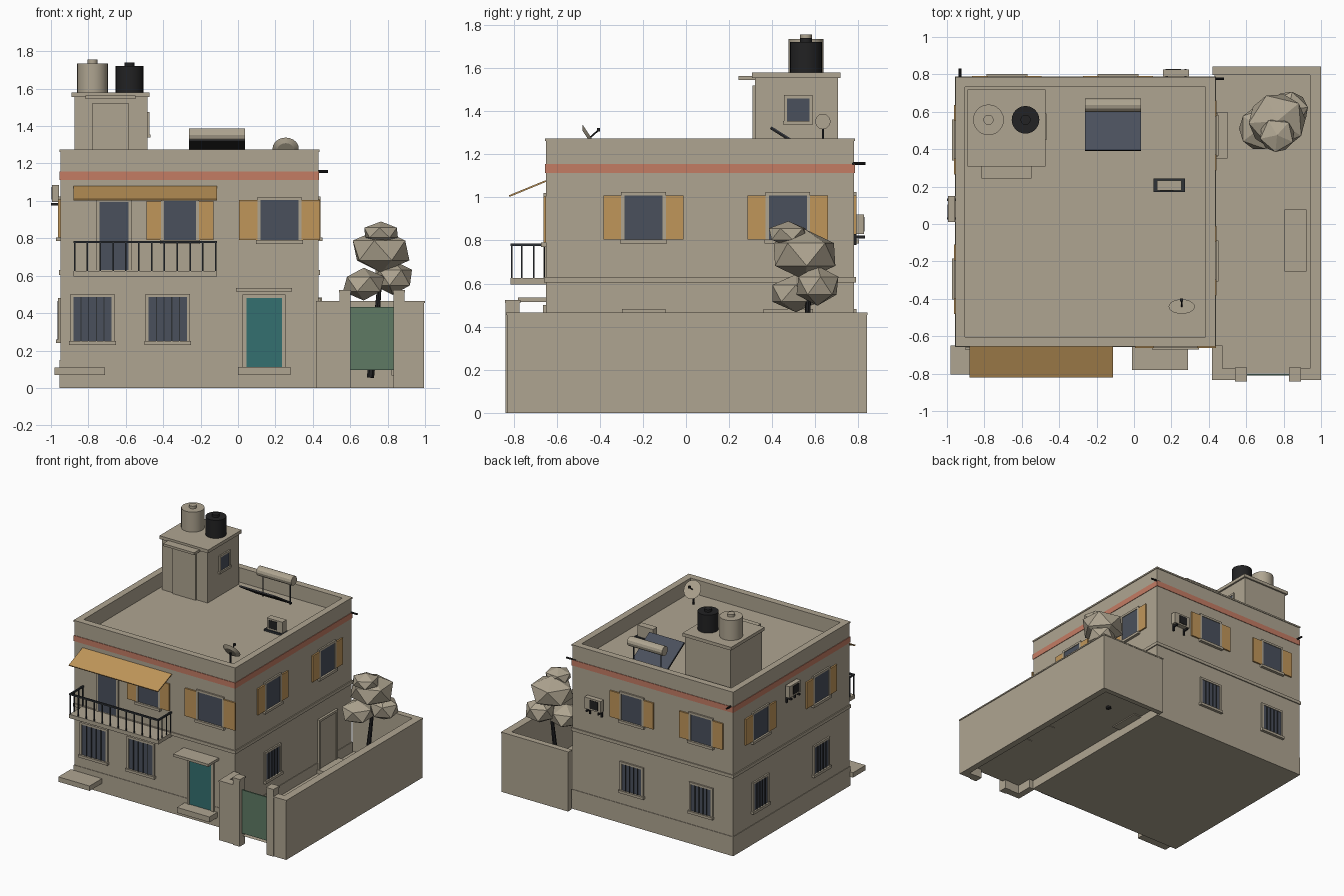
import bpy, bmesh, math
from mathutils import Vector, Matrix

if "Cube" in bpy.data.objects:
    bpy.data.objects.remove(bpy.data.objects["Cube"])


def srgb(r, g, b):
    lin = [c / 12.92 if c <= 0.04045 else ((c + 0.055) / 1.055) ** 2.4 for c in (r / 255, g / 255, b / 255)]
    return (*lin, 1)


def material(name, *rgb):
    m = bpy.data.materials.new(name)
    m.diffuse_color = srgb(*rgb)
    m.use_nodes = True
    m.node_tree.nodes["Principled BSDF"].inputs["Base Color"].default_value = m.diffuse_color
    return m


PLASTER = material("beige plaster", 175, 165, 145)
GLASS = material("dark glass", 74, 80, 92)
WOOD = material("ochre wood", 192, 150, 90)
RED = material("terracotta stripe", 196, 124, 100)
TEAL = material("teal door", 52, 112, 112)
GREEN = material("green gate", 94, 122, 100)
BLACK = material("black plastic", 34, 34, 35)
IRON = material("dark iron", 46, 50, 54)


def finish(bm, name, mat):
    me = bpy.data.meshes.new(name)
    bm.to_mesh(me)
    bm.free()
    me.materials.append(mat)
    ob = bpy.data.objects.new(name, me)
    bpy.context.collection.objects.link(ob)
    return ob


def boxes(name, mat, *items):
    """One object from boxes given as (x0, x1, y0, y1, z0, z1)."""
    bm = bmesh.new()
    for x0, x1, y0, y1, z0, z1 in items:
        m = Matrix.Translation(((x0 + x1) / 2, (y0 + y1) / 2, (z0 + z1) / 2))
        bmesh.ops.create_cube(bm, size=1, matrix=m @ Matrix.Diagonal((abs(x1 - x0), abs(y1 - y0), z1 - z0, 1)))
    return finish(bm, name, mat)


def rod(name, mat, a, b, r, r2=None, n=8):
    """Cylinder or cone from point a to point b."""
    a, b = Vector(a), Vector(b)
    m = Matrix.Translation((a + b) / 2) @ (b - a).to_track_quat('Z', 'Y').to_matrix().to_4x4()
    bm = bmesh.new()
    bmesh.ops.create_cone(bm, cap_ends=True, segments=n, radius1=r, radius2=r if r2 is None else r2,
                          depth=(b - a).length, matrix=m)
    return finish(bm, name, mat)


def smooth(ob):
    bpy.ops.object.select_all(action='DESELECT')
    ob.select_set(True)
    bpy.context.view_layer.objects.active = ob
    bpy.ops.object.shade_smooth_by_angle()


X0, X1, Y0, Y1 = -0.95, 0.43, -0.65, 0.78


def on_wall(side, u0, u1, d0, d1, z0, z1):
    """Box placed on a house wall: u along the wall, d outward."""
    return {"front": (u0, u1, Y0 - d1, Y0 - d0, z0, z1),
            "back": (u0, u1, Y1 + d0, Y1 + d1, z0, z1),
            "right": (X1 + d0, X1 + d1, u0, u1, z0, z1),
            "left": (X0 - d1, X0 - d0, u0, u1, z0, z1)}[side]


def ring(e, t, z0, z1):
    """Four wall strips round the house, grown by e, thickness t."""
    a, b, c, d = X0 - e, X1 + e, Y0 - e, Y1 + e
    return [(a, b, c, c + t, z0, z1), (a, b, d - t, d, z0, z1),
            (a, a + t, c + t, d - t, z0, z1), (b - t, b, c + t, d - t, z0, z1)]


def window(side, u, w, z0, z1, shutter=0.0, bars=False, sill=True):
    W = lambda *a: on_wall(side, *a)
    a, b, f = u - w / 2, u + w / 2, 0.016
    boxes(side + "_window_glass", GLASS, W(a, b, 0, 0.007, z0, z1))
    parts = [W(a - f, a, 0, 0.012, z0, z1 + f), W(b, b + f, 0, 0.012, z0, z1 + f), W(a, b, 0, 0.012, z1, z1 + f)]
    if sill:
        parts.append(W(a - f - 0.006, b + f + 0.006, 0, 0.022, z0 - 0.02, z0))
    boxes(side + "_window_frame", PLASTER, *parts)
    if shutter:
        boxes(side + "_shutters", WOOD, W(a - f - shutter, a - f, 0, 0.012, z0, z1),
              W(b + f, b + f + shutter, 0, 0.012, z0, z1))
    if bars:
        boxes(side + "_window_bars", IRON, *[W(a + w * k / 5 - 0.003, a + w * k / 5 + 0.003, 0.008, 0.014, z0, z1)
                                             for k in range(1, 5)])


def air_conditioner(side, u, z0):
    W = lambda *a: on_wall(side, *a)
    boxes("ac_unit", PLASTER, W(u - 0.07, u + 0.07, 0.008, 0.045, z0, z0 + 0.09))
    boxes("ac_fan_grille", BLACK, W(u - 0.045, u + 0.025, 0.045, 0.048, z0 + 0.012, z0 + 0.078))
    boxes("ac_brackets", BLACK, *[W(u + s - 0.006, u + s + 0.006, 0, 0.05, z0 - 0.02, z0 - 0.006) for s in (-0.05, 0.05)],
          *[W(u + s - 0.006, u + s + 0.006, 0, 0.012, z0 - 0.05, z0) for s in (-0.05, 0.05)])


# House body, bands and parapet
boxes("house_body", PLASTER, (X0, X1, Y0, Y1, 0, 1.16))
boxes("plinth", PLASTER, *ring(0.004, 0.02, 0, 0.15))
boxes("floor_ledge", PLASTER, *ring(0.008, 0.02, 0.605, 0.63))
boxes("red_stripe", RED, *ring(0.004, 0.02, 1.112, 1.156))
boxes("parapet", PLASTER, *ring(0, 0.045, 1.16, 1.262))
boxes("parapet_coping", PLASTER, *ring(0.005, 0.052, 1.262, 1.274))

# Windows
for u in (-0.778, -0.375):
    window("front", u, 0.205, 0.25, 0.485, bars=True)
window("front", 0.222, 0.205, 0.79, 1.005, 0.098)
window("front", -0.31, 0.172, 0.79, 1.0, 0.078)
window("front", -0.663, 0.156, 0.625, 0.995, sill=False)
for side, us in (("right", (-0.197, 0.473)), ("back", (-0.085, -0.68)), ("left", (0.45, -0.295))):
    for u in us:
        window(side, u, 0.175, 0.805, 1.008, 0.083)
        if (side, u) != ("right", 0.473):
            window(side, u, 0.17, 0.26, 0.465, bars=True)

# Front door, canopy and steps
boxes("front_door", TEAL, (0.045, 0.235, -0.657, Y0, 0.112, 0.482))
boxes("front_door_frame", PLASTER, (0.025, 0.045, -0.664, Y0, 0.11, 0.5), (0.235, 0.255, -0.664, Y0, 0.11, 0.5),
      (0.045, 0.235, -0.664, Y0, 0.482, 0.5))
boxes("front_door_canopy", PLASTER, (-0.012, 0.29, -0.78, Y0, 0.515, 0.535))
boxes("front_step", PLASTER, (0, 0.28, -0.75, Y0, 0.07, 0.112))
boxes("corner_slab", PLASTER, (-0.98, -0.712, -0.805, Y0, 0.07, 0.108))

# Side door with step
boxes("side_door", PLASTER, on_wall("right", 0.38, 0.57, 0, 0.012, 0.1, 0.465))
boxes("side_door_frame", PLASTER, on_wall("right", 0.36, 0.38, 0, 0.018, 0.1, 0.483),
      on_wall("right", 0.57, 0.59, 0, 0.018, 0.1, 0.483), on_wall("right", 0.38, 0.57, 0, 0.018, 0.465, 0.483))
boxes("side_step", PLASTER, (X1, 0.5, 0.35, 0.6, 0.062, 0.1))

# Balcony and railing
BX0, BX1, BY = -0.88, -0.113, -0.815
boxes("balcony_slab", PLASTER, (BX0, BX1, BY, Y0, 0.595, 0.625))
rails = [(BX0, BX1, BY, BY + 0.012, 0.774, 0.786)]
for x in (BX0, BX1 - 0.012):
    rails.append((x, x + 0.012, BY, Y0, 0.774, 0.786))
    rails += [(x + 0.003, x + 0.009, y, y + 0.006, 0.625, 0.776) for y in (-0.765, -0.71, -0.66)]
for k in range(12):
    x = BX0 + 0.006 + k * (BX1 - BX0 - 0.012) / 11
    rails.append((x - 0.004, x + 0.004, BY + 0.002, BY + 0.01, 0.625, 0.776))
boxes("balcony_railing", IRON, *rails)

# Sloping awning
awning = boxes("awning", WOOD, (BX0, BX1, -0.092, 0.092, -0.004, 0.004))
awning.location = (0, -0.735, 1.041)
awning.rotation_euler.x = math.atan2(0.07, 0.17)

air_conditioner("back", 0.225, 0.83)
air_conditioner("left", 0.08, 0.995)

# Roof drain spouts
rod("drain_spout_right", BLACK, (0.4, 0.777, 1.157), (0.482, 0.777, 1.157), 0.007)
rod("drain_spout_back", BLACK, (-0.93, 0.75, 1.157), (-0.93, 0.832, 1.157), 0.007)

# Stair house on the roof
boxes("stair_house", PLASTER, (-0.875, -0.485, 0.32, 0.705, 1.16, 1.555))
boxes("stair_house_roof", PLASTER, (-0.89, -0.472, 0.307, 0.718, 1.555, 1.58))
boxes("stair_door", PLASTER, (-0.78, -0.582, 0.308, 0.32, 1.16, 1.52))
boxes("stair_door_canopy", PLASTER, (-0.815, -0.547, 0.243, 0.32, 1.545, 1.563))
boxes("stair_window_glass", GLASS, (-0.485, -0.478, 0.468, 0.573, 1.355, 1.46))
boxes("stair_window_frame", PLASTER, (-0.485, -0.474, 0.455, 0.468, 1.343, 1.475),
      (-0.485, -0.474, 0.573, 0.586, 1.343, 1.475), (-0.485, -0.474, 0.468, 0.573, 1.46, 1.475),
      (-0.485, -0.468, 0.45, 0.59, 1.338, 1.355))

# Water tanks
for name, mat, x, r, top in (("pale", PLASTER, -0.778, 0.082, 1.735), ("black", BLACK, -0.58, 0.074, 1.72)):
    smooth(rod(name + "_water_tank", mat, (x, 0.557, 1.58), (x, 0.557, top), r, n=24))
    smooth(rod(name + "_tank_cap", mat, (x, 0.557, top), (x, 0.557, top + 0.02), 0.027, n=16))

# Solar heater: panel tilted to the back, tank on legs
tilt = math.atan2(-0.135, 0.215)
for name, mat, z0, z1 in (("solar_panel_back", BLACK, -0.01, 0), ("solar_panel_glass", GLASS, 0, 0.004)):
    p = boxes(name, mat, (-0.263, 0.037, -0.128, 0.128, z0, z1))
    p.location = (0, 0.503, 1.258)
    p.rotation_euler.x = tilt
rod("solar_tank", PLASTER, (-0.263, 0.635, 1.352), (0.037, 0.635, 1.352), 0.036, n=12)
for x in (-0.23, 0.004):
    rod("solar_tank_leg", IRON, (x, 0.635, 1.16), (x, 0.635, 1.33), 0.005, n=6)

# Roof air conditioner
boxes("roof_ac_base", IRON, (0.105, 0.272, 0.17, 0.242, 1.16, 1.175))
boxes("roof_ac_unit", PLASTER, (0.122, 0.255, 0.18, 0.232, 1.175, 1.262))
boxes("roof_ac_grille", BLACK, (0.14, 0.21, 0.177, 0.18, 1.187, 1.25))

# Satellite dish
n = Vector((0, 0.83, 0.55)).normalized()
c = Vector((0.255, -0.445, 1.278))
smooth(rod("satellite_dish", PLASTER, c - n * 0.012, c + n * 0.004, 0.045, 0.07, 20))
rod("dish_arm", BLACK, c, c + Vector((0, 0.04, 0.035)), 0.004, n=6)
boxes("dish_receiver", BLACK, (0.247, 0.263, -0.414, -0.398, 1.305, 1.321))
rod("dish_pole", BLACK, (0.255, -0.455, 1.16), (0.255, -0.455, 1.27), 0.006, n=6)

# Yard walls, gate pillars, gate
boxes("yard_walls", PLASTER, (0.945, 0.995, -0.83, 0.84, 0, 0.455), (0.425, 0.945, 0.80, 0.84, 0, 0.455),
      (0.42, 0.545, -0.83, -0.775, 0, 0.455), (0.885, 0.945, -0.83, -0.775, 0, 0.455),
      (0.42, 0.47, -0.775, Y0, 0, 0.455))
boxes("yard_wall_coping", PLASTER, (0.94, 1.0, -0.835, 0.843, 0.455, 0.465), (0.42, 0.94, 0.797, 0.843, 0.455, 0.465),
      (0.418, 0.545, -0.835, -0.772, 0.455, 0.465), (0.885, 0.94, -0.835, -0.772, 0.455, 0.465),
      (0.418, 0.473, -0.772, Y0, 0.455, 0.465))
boxes("gate_pillars", PLASTER, *[(x, x + 0.057, -0.837, -0.772, 0, 0.51) for x in (0.544, 0.832)],
      *[(x - 0.004, x + 0.061, -0.841, -0.768, 0.51, 0.524) for x in (0.544, 0.832)])
boxes("gate", GREEN, (0.601, 0.832, -0.811, -0.801, 0.095, 0.432))

# Yard paving (single sheet) and bench
bm = bmesh.new()
bm.faces.new([bm.verts.new(p) for p in ((0.43, -0.8, 0.07), (0.95, -0.8, 0.07), (0.95, 0.81, 0.07), (0.43, 0.81, 0.07))])
finish(bm, "yard_paving", PLASTER)
boxes("bench", PLASTER, (0.805, 0.922, -0.255, 0.078, 0.15, 0.175), (0.82, 0.907, -0.235, -0.2, 0.066, 0.15),
      (0.82, 0.907, 0.023, 0.058, 0.066, 0.15))

# Tree: dark trunk and low-poly foliage clumps
rod("tree_trunk", BLACK, (0.708, 0.55, 0.055), (0.735, 0.555, 0.3), 0.02, 0.017, 7)
rod("tree_branch", BLACK, (0.735, 0.555, 0.29), (0.757, 0.57, 0.56), 0.017, 0.012, 7)
for k, (pos, size) in enumerate((((0.672, 0.51, 0.555), (0.12, 0.125, 0.085)), ((0.765, 0.55, 0.735), (0.165, 0.16, 0.115)),
                                 ((0.828, 0.61, 0.59), (0.112, 0.107, 0.09)), ((0.765, 0.475, 0.83), (0.1, 0.098, 0.058)))):
    bm = bmesh.new()
    m = Matrix.Translation(pos) @ Matrix.Diagonal((*size, 1)) @ Matrix.Rotation(k * 0.7, 4, 'Z')
    bmesh.ops.create_icosphere(bm, subdivisions=1, radius=1.03, matrix=m)
    finish(bm, "tree_foliage", PLASTER)
